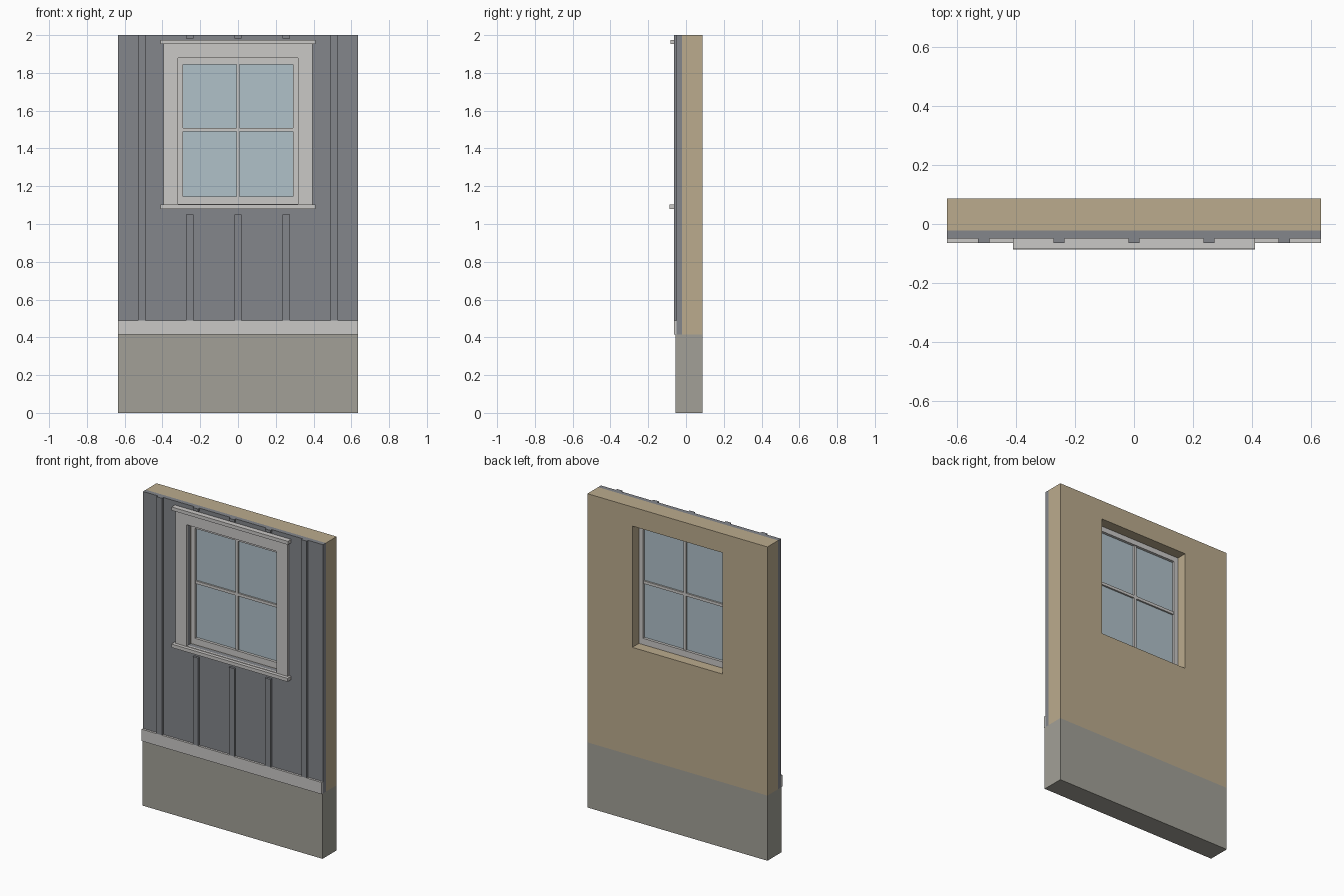
import bpy, bmesh

if "Cube" in bpy.data.objects:
    bpy.data.objects.remove(bpy.data.objects["Cube"])


def material(name, rgb):
    m = bpy.data.materials.new(name)
    lin = [((c / 255 + 0.055) / 1.055) ** 2.4 for c in rgb]
    m.diffuse_color = (*lin, 1)
    m.use_nodes = True
    m.node_tree.nodes["Principled BSDF"].inputs["Base Color"].default_value = m.diffuse_color
    return m


SIDING = material("grey siding", (131, 134, 139))
TRIM = material("pale trim", (202, 200, 198))
STONE = material("foundation grey", (162, 160, 151))
TAN = material("tan wall", (187, 171, 141))
GLASS = material("blue glass", (176, 193, 201))


def finish(name, bm, mat):
    bmesh.ops.recalc_face_normals(bm, faces=bm.faces)
    me = bpy.data.meshes.new(name)
    bm.to_mesh(me)
    bm.free()
    me.materials.append(mat)
    ob = bpy.data.objects.new(name, me)
    bpy.context.collection.objects.link(ob)
    return ob


def box(name, x0, x1, y0, y1, z0, z1, mat):
    bm = bmesh.new()
    bmesh.ops.create_cube(bm, size=1)
    for v in bm.verts:
        v.co = (x1 if v.co.x > 0 else x0,
                y1 if v.co.y > 0 else y0,
                z1 if v.co.z > 0 else z0)
    return finish(name, bm, mat)


def frame(name, outer, inner, y0, y1, mat):
    """Rectangular slab with a rectangular hole; rects are (half width, z0, z1)."""
    bm = bmesh.new()

    def loop(rect, y):
        w, a, b = rect
        return [bm.verts.new((x, y, z)) for x, z in ((-w, a), (w, a), (w, b), (-w, b))]

    rings = [loop(outer, y0), loop(inner, y0), loop(inner, y1), loop(outer, y1)]
    for r in range(4):
        p, q = rings[r], rings[(r + 1) % 4]
        for i in range(4):
            j = (i + 1) % 4
            bm.faces.new((p[i], p[j], q[j], q[i]))
    return finish(name, bm, mat)


W = 0.635                        # half width of the wall
BACK, SHEATH, FACE, PROUD = 0.0865, -0.022, -0.05, -0.064
HOLE = (0.318, 1.105, 1.878)     # window opening
PANE = (0.29, 1.145, 1.845)      # visible glass area

# Wall layers
box("foundation", -W, W, -0.055, BACK, 0, 0.415, STONE)
frame("wall_core", (W, 0.415, 2), HOLE, SHEATH, BACK, TAN)
frame("siding", (W, 0.415, 2), HOLE, FACE, SHEATH, SIDING)
box("skirt_board", -W, W, PROUD, FACE, 0.415, 0.49, TRIM)

# Battens, interrupted by the window where needed
for i in range(-2, 3):
    x = i * 0.255
    spans = [(0.49, 2)] if abs(i) == 2 else [(0.49, 1.05), (1.982, 2)]
    for z0, z1 in spans:
        box("batten", x - 0.019, x + 0.019, PROUD, FACE, z0, z1, SIDING)

# Window trim
frame("window_casing", (0.395, 1.085, 1.955), HOLE, PROUD, FACE, TRIM)
box("window_head_cap", -0.41, 0.41, -0.083, FACE, 1.952, 1.974, TRIM)
box("window_sill", -0.41, 0.41, -0.0865, FACE, 1.08, 1.102, TRIM)

# Sash, muntins and glass
frame("window_sash", HOLE, PANE, -0.02, 0.02, TRIM)
box("vertical_muntin", -0.009, 0.009, -0.014, 0.014, PANE[1], PANE[2], TRIM)
box("horizontal_muntin", -PANE[0], PANE[0], -0.0135, 0.0135, 1.491, 1.509, TRIM)
box("window_glass", -PANE[0], PANE[0], -0.003, 0.003, PANE[1], PANE[2], GLASS)
